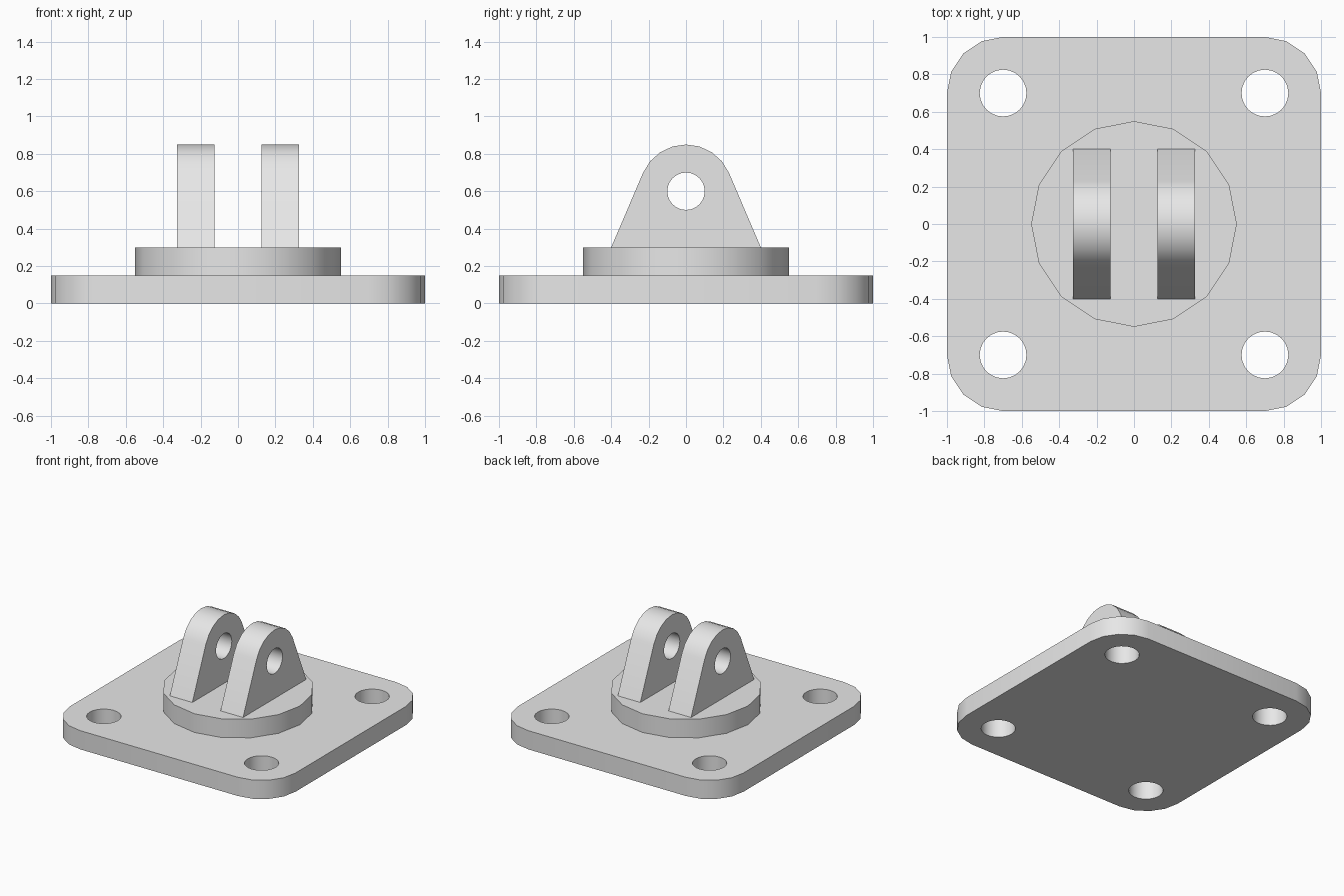
import bpy, bmesh, math
from mathutils import Matrix

cube = bpy.data.objects.get("Cube")
if cube:
    bpy.data.objects.remove(cube, do_unlink=True)

grey = bpy.data.materials.new("plain grey")
grey.use_nodes = True
colour = (0.8, 0.8, 0.8, 1)
grey.diffuse_color = colour
grey.node_tree.nodes["Principled BSDF"].inputs["Base Color"].default_value = colour


def arc(cx, cy, radius, start, end, steps):
    """Points along an arc, both ends included, angles in degrees."""
    angles = [math.radians(start + (end - start) * i / steps) for i in range(steps + 1)]
    return [(cx + radius * math.cos(a), cy + radius * math.sin(a)) for a in angles]


def circle(cx, cy, radius, sides):
    return arc(cx, cy, radius, 0, 360, sides)[:-1]


def extruded(name, loops, depth, matrix):
    """Fill an outline with holes, give it depth and place it."""
    bm = bmesh.new()
    edges = []
    for loop in loops:
        verts = [bm.verts.new((x, y, 0)) for x, y in loop]
        edges += [bm.edges.new((v, verts[i - 1])) for i, v in enumerate(verts)]
    bmesh.ops.triangle_fill(bm, use_beauty=True, edges=edges, normal=(0, 0, 1))
    top = bmesh.ops.extrude_face_region(bm, geom=bm.faces[:], use_keep_orig=True)
    moved = [g for g in top["geom"] if isinstance(g, bmesh.types.BMVert)]
    bmesh.ops.translate(bm, verts=moved, vec=(0, 0, depth))
    bmesh.ops.recalc_face_normals(bm, faces=bm.faces[:])
    bm.transform(matrix)
    mesh = bpy.data.meshes.new(name)
    bm.to_mesh(mesh)
    bm.free()
    mesh.materials.append(grey)
    obj = bpy.data.objects.new(name, mesh)
    bpy.context.collection.objects.link(obj)
    bpy.ops.object.select_all(action="DESELECT")
    obj.select_set(True)
    bpy.context.view_layer.objects.active = obj
    bpy.ops.object.shade_smooth_by_angle(angle=math.radians(30))
    return obj


# Base plate with rounded corners and four bolt holes
corners = [(1, 1, 0), (-1, 1, 90), (-1, -1, 180), (1, -1, 270)]
outline, bolt_holes = [], []
for sx, sy, turn in corners:
    outline += arc(0.7 * sx, 0.7 * sy, 0.3, turn, turn + 90, 4)
    bolt_holes.append(circle(0.7 * sx, 0.7 * sy, 0.125, 24))
extruded("base_plate", [outline] + bolt_holes, 0.15, Matrix())

# Round boss on the plate
extruded("round_boss", [circle(0, 0, 0.55, 16)], 0.15, Matrix.Translation((0, 0, 0.15)))

# Two clevis lugs: tapered sides tangent to a rounded top, with a pin hole
tangent = math.degrees(math.acos(0.25 / 0.5) - math.atan2(0.3, 0.4))
profile = [(-0.4, 0.3), (0.4, 0.3)] + arc(0, 0.6, 0.25, tangent, 180 - tangent, 8)
pin_hole = circle(0, 0.6, 0.1, 24)
upright = Matrix(((0, 0, 1, 0), (1, 0, 0, 0), (0, 1, 0, 0), (0, 0, 0, 1)))
for name, x in (("left_lug", 0.125), ("right_lug", -0.325)):
    extruded(name, [profile, pin_hole], 0.2, Matrix.Translation((x, 0, 0)) @ upright)
